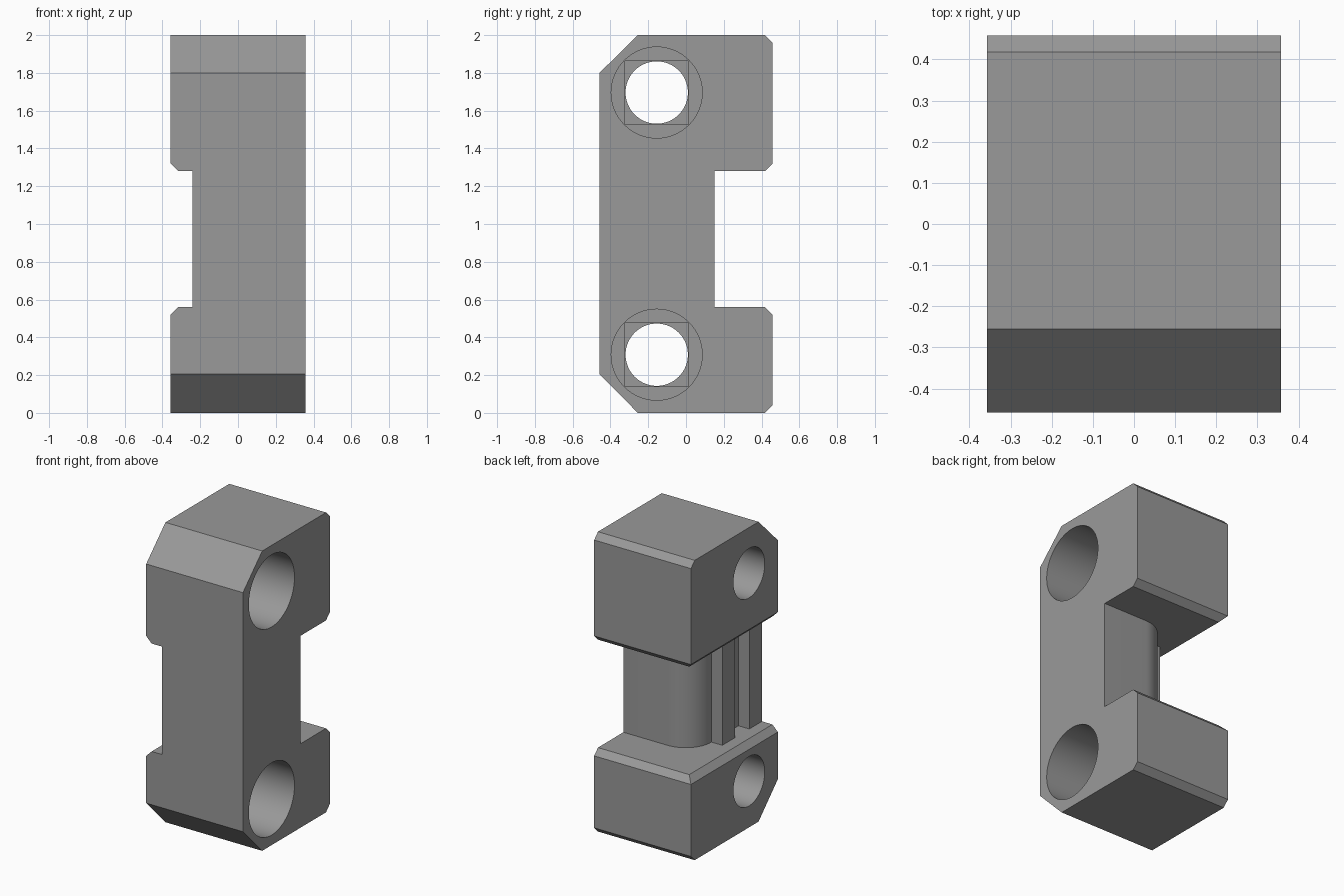
import bpy, bmesh, math

if "Cube" in bpy.data.objects:
    bpy.data.objects.remove(bpy.data.objects["Cube"])

grey = bpy.data.materials.new("mid grey")
grey.diffuse_color = (0.32, 0.32, 0.32, 1)
grey.use_nodes = True
grey.node_tree.nodes["Principled BSDF"].inputs["Base Color"].default_value = grey.diffuse_color


def prism(name, pts, lo, hi, axis):
    """Extrude a closed 2D outline along an axis; pts are the other two coordinates in order."""
    def place(p, h):
        return {"x": (h, p[0], p[1]), "y": (p[0], h, p[1]), "z": (p[0], p[1], h)}[axis]
    bm = bmesh.new()
    a = [bm.verts.new(place(p, lo)) for p in pts]
    b = [bm.verts.new(place(p, hi)) for p in pts]
    bm.faces.new(a)
    bm.faces.new(b)
    n = len(pts)
    for i in range(n):
        j = (i + 1) % n
        bm.faces.new((a[i], a[j], b[j], b[i]))
    bmesh.ops.recalc_face_normals(bm, faces=bm.faces)
    me = bpy.data.meshes.new(name)
    bm.to_mesh(me)
    bm.free()
    ob = bpy.data.objects.new(name, me)
    bpy.context.collection.objects.link(ob)
    me.materials.append(grey)
    return ob


def circle(cy, cz, r, n=64):
    return [(cy + r * math.cos(2 * math.pi * i / n), cz + r * math.sin(2 * math.pi * i / n))
            for i in range(n)]


def cut(body, cutter):
    cutter.hide_render = True
    bpy.context.view_layer.objects.active = body
    mod = body.modifiers.new("cut", "BOOLEAN")
    mod.operation = "DIFFERENCE"
    mod.solver = "EXACT"
    mod.object = cutter
    bpy.ops.object.modifier_apply(modifier=mod.name)
    bpy.data.objects.remove(cutter)


X, Y = 0.357, 0.458

# Clamp body: block with large front and small back chamfers
body = prism("clamp_body", [
    (-Y, 0.205), (-0.255, 0), (0.418, 0), (Y, 0.04),
    (Y, 1.96), (0.418, 2), (-0.255, 2), (-Y, 1.8)], -X, X, "x")

# Waist: rounded back corner and two ribs on the left side
R, cx, cy = 0.19, 0.03, -0.04
arc = [(cx + R * math.cos(t), cy + R * math.sin(t))
       for t in (math.pi / 2 * (1 + i / 16) for i in range(17))]
waist = [(0.6, 0.15)] + arc + [
    (-0.24, -0.04), (-0.24, -0.175), (-0.16, -0.175), (-0.16, -0.325),
    (-0.24, -0.325), (-0.24, -0.6), (-0.6, -0.6), (-0.6, 0.6), (0.6, 0.6)]
cut(body, prism("waist_cutter", waist, 0.56, 1.28, "z"))

# Chamfers on the block edges facing the waist
for z, s in ((0.56, 1), (1.28, -1)):
    for edge, d, axis in ((Y, 1, "x"), (-X, -1, "y")):
        tri = [(edge - d * 0.08, z + s * 0.04), (edge + d * 0.12, z - s * 0.16),
               (edge + d * 0.12, z + s * 0.04)]
        cut(body, prism("chamfer_cutter", tri, -0.7, 0.7, axis))

# Bolt holes: through bore, wide counterbore from the right, shallow square step
hy = -0.155
for hz in (0.308, 1.696):
    h = 0.168
    square = [(hy - h, hz - h), (hy + h, hz - h), (hy + h, hz + h), (hy - h, hz + h)]
    cut(body, prism("counterbore_cutter", circle(hy, hz, 0.241), X - 0.38, 0.6, "x"))
    cut(body, prism("square_cutter", square, X - 0.40, 0.6, "x"))
    cut(body, prism("bore_cutter", circle(hy, hz, 0.165), -0.6, 0.6, "x"))

bpy.ops.object.select_all(action="DESELECT")
body.select_set(True)
bpy.context.view_layer.objects.active = body
bpy.ops.object.shade_smooth_by_angle(angle=math.radians(25))
